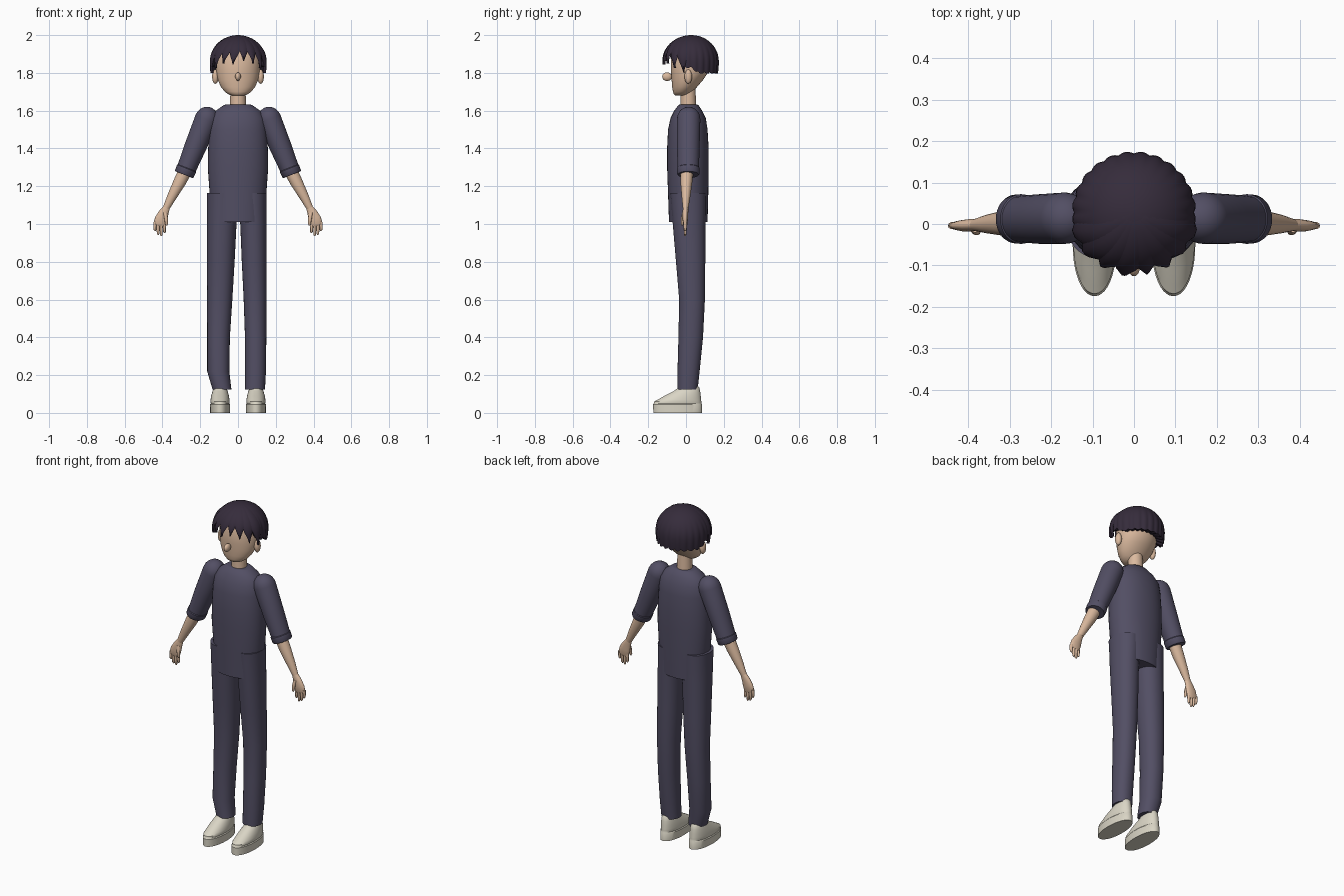
import bpy, bmesh, math
from mathutils import Vector

def material(name, rgb):
    m = bpy.data.materials.new(name)
    m.diffuse_color = (*rgb, 1)
    return m

CLOTH = material("dusk blue cloth", (0.085, 0.077, 0.127))
HAIR = material("dark plum hair", (0.036, 0.025, 0.044))
SKIN = material("warm skin", (0.71, 0.49, 0.345))
SHOE = material("cream shoe", (0.70, 0.665, 0.56))

def ring(c, u, v, a, b, n=32, p=2.0):
    """Superellipse ring around c with axes u, v and half sizes a, b."""
    out = []
    for i in range(n):
        t = 2 * math.pi * i / n
        x, y = math.cos(t), math.sin(t)
        x = math.copysign(abs(x) ** (2 / p), x)
        y = math.copysign(abs(y) ** (2 / p), y)
        out.append(Vector(c) + Vector(u) * a * x + Vector(v) * b * y)
    return out

def loft(name, rings, mat, angle=40, caps=(True, True)):
    bm = bmesh.new()
    vs = [[bm.verts.new(p) for p in r] for r in rings]
    n = len(rings[0])
    for r, s in zip(vs, vs[1:]):
        for i in range(n):
            j = (i + 1) % n
            bm.faces.new((r[i], r[j], s[j], s[i]))
    if caps[0]:
        bm.faces.new(vs[0])
    if caps[1]:
        bm.faces.new(vs[-1])
    bmesh.ops.remove_doubles(bm, verts=bm.verts, dist=1e-5)
    bmesh.ops.recalc_face_normals(bm, faces=bm.faces)
    me = bpy.data.meshes.new(name)
    bm.to_mesh(me)
    bm.free()
    me.materials.append(mat)
    ob = bpy.data.objects.new(name, me)
    bpy.context.collection.objects.link(ob)
    bpy.ops.object.select_all(action='DESELECT')
    ob.select_set(True)
    bpy.context.view_layer.objects.active = ob
    bpy.ops.object.shade_smooth_by_angle(angle=math.radians(angle))
    return ob

def stack(name, rows, mat, p=2.0, angle=40):
    """Horizontal slices: z, x0, x1, y0, y1."""
    return loft(name, [ring(((x0 + x1) / 2, (y0 + y1) / 2, z), (1, 0, 0), (0, 1, 0),
                            (x1 - x0) / 2, (y1 - y0) / 2, 40, p)
                       for z, x0, x1, y0, y1 in rows], mat, angle)

def limb(name, rows, s, d, mat, n=24, p=2.0):
    """Slices across direction d in the xz plane: x, y, z, half width, half depth."""
    d = Vector((d[0] * s, 0, d[1])).normalized()
    u = Vector((-d.z, 0, d.x))
    return loft(name, [ring((x * s, y, z), u, (0, 1, 0), a, b, n, p)
                       for x, y, z, a, b in rows], mat)

def ball(name, c, r, mat):
    k = 12
    rows = []
    for i in range(k + 1):
        a = math.pi * (0.01 + 0.98 * i / k)
        w, h = math.sin(a), math.cos(a)
        rows.append((c[2] + r[2] * h, c[0] - r[0] * w, c[0] + r[0] * w,
                     c[1] - r[1] * w, c[1] + r[1] * w))
    return stack(name, rows, mat)

# Head, nose, neck
stack("head", [(z, -w, w, f, b) for z, w, f, b in [
    (1.68, .03, -.055, 0), (1.686, .05, -.064, .015), (1.70, .07, -.069, .033),
    (1.725, .09, -.073, .058), (1.76, .106, -.076, .088), (1.80, .115, -.079, .115),
    (1.87, .118, -.08, .13), (1.93, .10, -.06, .115), (1.96, .06, -.03, .08)]], SKIN)
ball("nose", (0, -.1, 1.78), (.015, .026, .023), SKIN)
stack("neck", [(1.60, -.043, .043, -.03, .055), (1.72, -.04, .04, -.028, .05)], SKIN)

# Tunic body
stack("tunic", [(z, -w, w, f, b) for z, w, f, b in [
    (1.632, .066, -.035, .06), (1.63, .074, -.04, .065), (1.60, .118, -.062, .085),
    (1.56, .143, -.082, .105), (1.50, .152, -.095, .114), (1.40, .158, -.1, .12),
    (1.30, .16, -.1, .12), (1.16, .15, -.095, .118), (1.01, .14, -.09, .114)]],
    CLOTH, 2.15)

# Trouser legs with slightly different stance
stack("left_trouser_leg", [
    (1.165, -.165, .0, -.083, .105), (1.10, -.164, .0, -.078, .104),
    (1.0, -.164, -.008, -.07, .102), (.8, -.164, -.018, -.053, .102),
    (.6, -.163, -.03, -.036, .1), (.4, -.163, -.043, -.04, .09),
    (.22, -.163, -.046, -.045, .072), (.125, -.135, -.035, -.046, .062)], CLOTH, 2.15)
stack("right_trouser_leg", [
    (1.165, .0, .152, -.083, .105), (1.10, .0, .151, -.078, .104),
    (1.0, .012, .151, -.07, .102), (.8, .02, .151, -.053, .102),
    (.6, .03, .151, -.036, .1), (.4, .037, .15, -.04, .09),
    (.22, .038, .148, -.045, .072), (.125, .038, .143, -.046, .062)], CLOTH, 2.15)

ARM = (.37, -.93)
for s, side in ((-1, "left"), (1, "right")):
    ball(side + "_ear", (s * .12, .012, 1.78), (.017, .02, .038), SKIN)
    # Domed sleeve with a rolled cuff
    dome = []
    for i in range(6):
        a = math.radians(4 + 86 * i / 5)
        h = .066 * math.cos(a)
        dome.append((.167 - .37 * h, .014, 1.555 + .93 * h,
                     .062 * math.sin(a), .062 * math.sin(a)))
    limb(side + "_sleeve", dome + [(.225, .012, 1.41, .058, .06),
         (.278, .012, 1.28, .05, .056)], s, ARM, CLOTH, 32)
    limb(side + "_cuff", [(.27, .012, 1.298, .050, .056), (.272, .012, 1.294, .054, .06),
         (.284, .012, 1.266, .053, .059), (.286, .012, 1.261, .049, .055)], s, ARM, CLOTH, 32)
    # Forearm, palm and fingers
    limb(side + "_forearm", [(.275, .005, 1.29, .036, .034), (.31, .002, 1.22, .033, .031),
         (.35, 0, 1.145, .025, .023), (.38, -.002, 1.085, .018, .015)], s, (.47, -.88), SKIN)
    limb(side + "_palm", [(.376, -.002, 1.093, .017, .014), (.393, -.003, 1.062, .026, .015),
         (.406, -.004, 1.03, .033, .014), (.414, -.004, 1.0, .033, .012),
         (.416, -.004, .99, .027, .008)], s, (.25, -.97), SKIN)
    for i, tip in enumerate((.952, .936, .942, .962)):
        x = .389 + .0168 * i
        limb(f"{side}_finger_{i + 1}", [(x, -.004, 1.01, .0085, .009),
             (x + .001, -.004, (tip + 1) / 2, .008, .0085), (x, -.004, tip + .007, .0068, .007),
             (x - .001, -.004, tip, .003, .003)], s, (0, -1), SKIN, 10)
    limb(side + "_thumb", [(.386, -.012, 1.06, .011, .009), (.381, -.018, 1.03, .01, .009),
         (.378, -.02, 1.0, .008, .007), (.378, -.02, .992, .003, .003)], s, (0, -1), SKIN, 10)
    # Shoe with a flat sole
    c = s * .095
    stack(side + "_shoe", [(z, c - w, c + w, f, b) for z, w, f, b in [
        (0, .052, -.173, .085), (.045, .053, -.174, .084), (.05, .049, -.17, .081),
        (.06, .051, -.168, .081), (.07, .05, -.15, .08), (.09, .047, -.115, .078),
        (.115, .04, -.066, .075), (.135, .033, -.038, .07), (.142, .03, -.034, .064)]],
        SHOE, 2.1, 35)

# Hair surface shared by the cap and the locks; angle 0 faces forward
def hair_point(th, z, k=1.0):
    if z > 1.86:
        r = .147 * math.sqrt(max(0, 1 - ((z - 1.86) / .14) ** 2))
    else:
        r = .147 - 1.2 * (1.86 - z) ** 2
    return Vector((r * k * 1.02 * math.sin(th), .028 - r * k * math.cos(th), z))

def smooth(a, b, t):
    t = min(1, max(0, (t - a) / (b - a)))
    return t * t * (3 - 2 * t)

def hem(d):
    return 1.915 - .09 * smooth(.85, 1.3, d) - .03 * smooth(1.5, 1.9, d)

# Ridged cap with a scalloped hem
N, ROWS, CLUMPS = 120, 14, 24
rings = []
for j in range(ROWS + 1):
    f = 1 - math.cos(math.pi / 2 * (.02 + .98 * j / ROWS))
    row = []
    for i in range(N):
        th = 2 * math.pi * i / N
        wave = abs(math.sin(th * CLUMPS / 2))
        d = min(th, 2 * math.pi - th)
        z = 2.0 - (2.0 - hem(d) - .010 * (1 - wave)) * f
        row.append(hair_point(th, z, 1 - .035 * (1 - wave) * smooth(.1, .8, f)))
    rings.append(row)
rings.append([Vector((p.x * .72, .028 + (p.y - .028) * .68, p.z + .015)) for p in rings[-1]])
loft("hair_cap", rings, HAIR, 50)

# Pointed locks: start angle, tip angle, tip height, half width
LOCKS = [(-.95, -1.3, 1.80, .24), (-.6, -.92, 1.825, .25), (-.3, -.55, 1.85, .25),
         (-.02, -.18, 1.845, .25), (.3, .2, 1.862, .23), (.5, .56, 1.85, .24),
         (.8, .92, 1.825, .25), (1.05, 1.3, 1.80, .24)]
for n, (t0, t1, tip, w) in enumerate(LOCKS):
    rows = []
    for j in range(13):
        f = .04 + .96 * j / 12
        z = 1.999 - (1.999 - tip) * f ** 1.6
        th = t0 + (t1 - t0) * f
        h = max(.004, w * (1 - smooth(.5, 1.08, f) ** 1.2))
        k = 1 + .012 * (n % 2)
        rows.append([hair_point(th - h, z, k - .01), hair_point(th - h * .4, z, k + .04),
                     hair_point(th + h * .4, z, k + .04), hair_point(th + h, z, k - .01),
                     hair_point(th, z, k - .07)])
    loft(f"fringe_lock_{n + 1}", rows, HAIR, 50)
